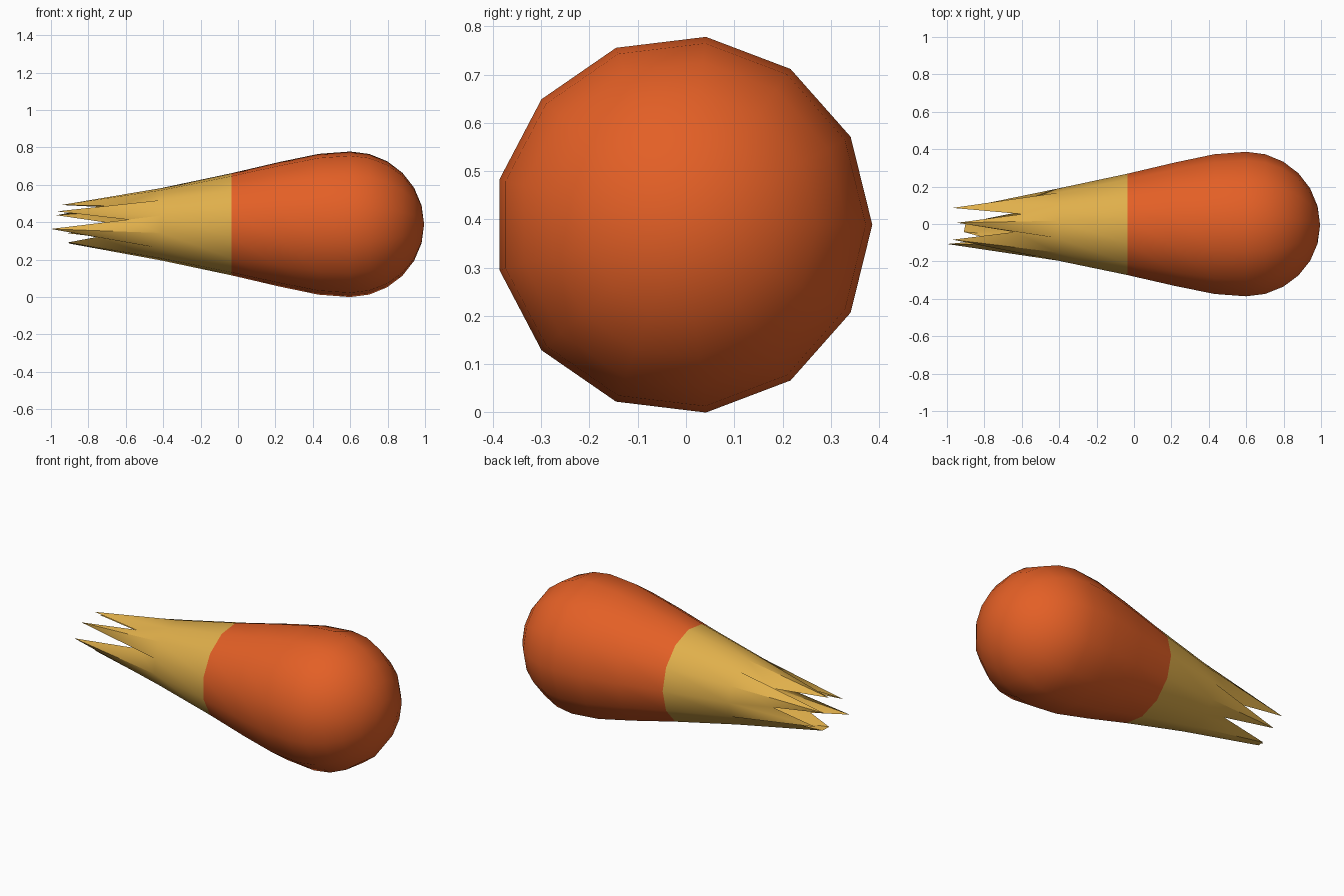
import bpy, bmesh, math

if "Cube" in bpy.data.objects:
    bpy.data.objects.remove(bpy.data.objects["Cube"])

SIDES = 13
CY, CZ = -0.006, 0.389  # long axis runs along x


def material(name, rgb):
    m = bpy.data.materials.new(name)
    m.diffuse_color = (*rgb, 1)
    m.use_nodes = True
    m.node_tree.nodes["Principled BSDF"].inputs["Base Color"].default_value = m.diffuse_color
    return m


def point(x, r, i):
    a = 2 * math.pi * i / SIDES
    return (x, CY + r * math.cos(a), CZ + r * math.sin(a))


def shell(name, rings, mat, tip=None):
    """Join rings of (x function, radius), optionally closed at a tip."""
    bm = bmesh.new()
    rows = [[bm.verts.new(point(fx(i), r, i)) for i in range(SIDES)]
            for fx, r in rings]
    for a, b in zip(rows, rows[1:]):
        for i in range(SIDES):
            j = (i + 1) % SIDES
            bm.faces.new((a[i], a[j], b[j], b[i]))
    if tip is not None:
        v = bm.verts.new((tip, CY, CZ))
        for i in range(SIDES):
            bm.faces.new((rows[-1][i], rows[-1][(i + 1) % SIDES], v))
    me = bpy.data.meshes.new(name)
    bm.to_mesh(me)
    bm.free()
    me.materials.append(mat)
    ob = bpy.data.objects.new(name, me)
    bpy.context.collection.objects.link(ob)
    bpy.ops.object.select_all(action='DESELECT')
    ob.select_set(True)
    bpy.context.view_layer.objects.active = ob
    bpy.ops.object.shade_smooth_by_angle(angle=math.radians(35))
    return ob


def flat(x):
    return lambda i: x


orange = material("orange", (0.77, 0.115, 0.019))
yellow = material("golden_yellow", (0.745, 0.43, 0.07))

# Rounded head: tapered back, then a hemisphere
head = [(flat(-0.035), 0.275), (flat(0.22), 0.335), (flat(0.43), 0.379)]
for k in range(6):
    t = math.radians(15 * k)
    head.append((flat(0.60 + 0.395 * math.sin(t)), 0.392 * math.cos(t)))
shell("head", head, orange, tip=0.995)

# Open tail: last ring alternates between long tips and notches
ends = [-0.64, -0.97, -0.60, -0.945, -0.64, -0.97, -0.59,
        -1.0, -0.76, -0.91, -0.90, -0.59, -0.91]
shell("jagged_tail", [(lambda i: ends[i], 0.104), (flat(-0.41), 0.195),
                      (flat(-0.035), 0.275)], yellow)
